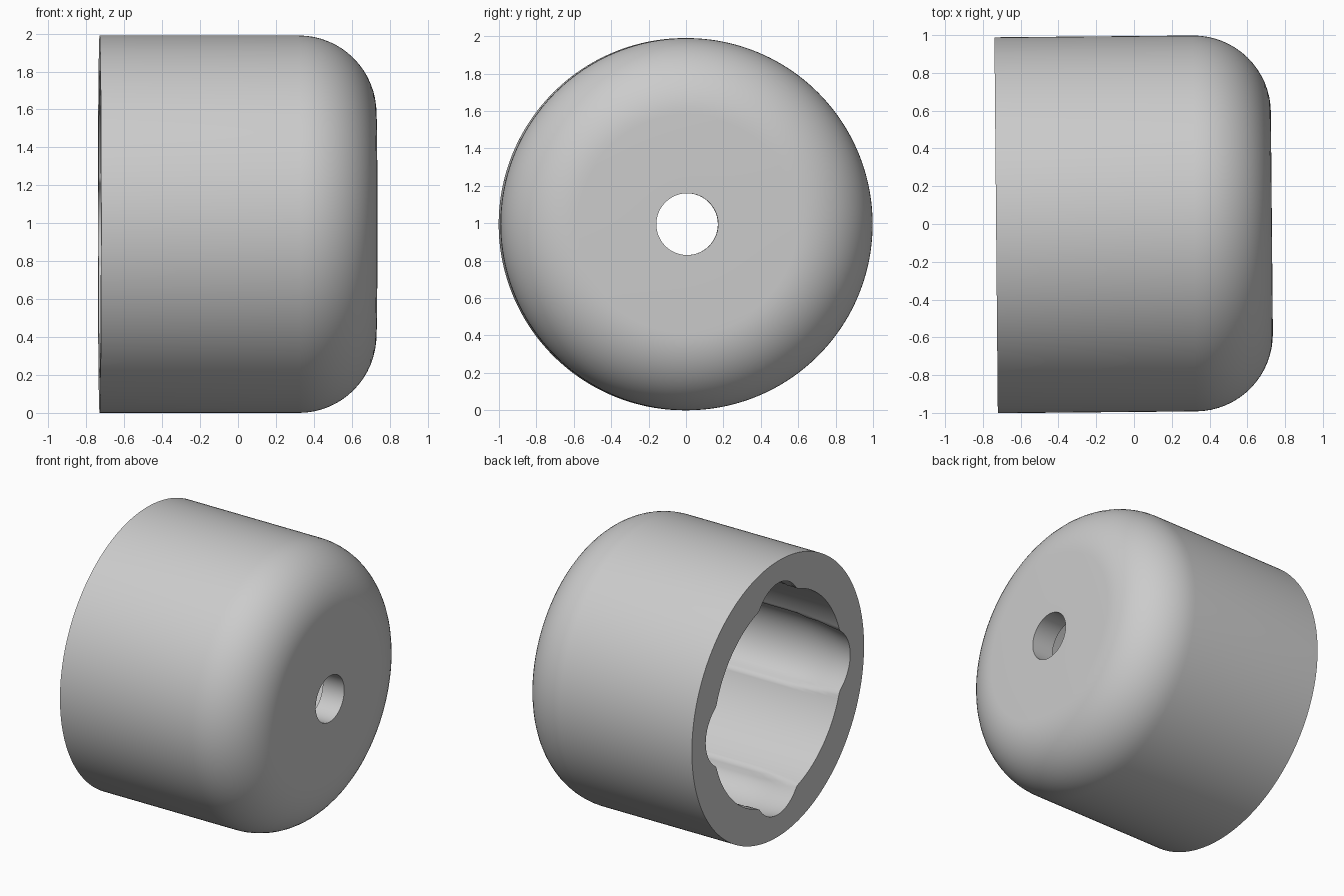
import bpy, bmesh, math
from mathutils import Matrix

cube = bpy.data.objects.get("Cube")
if cube:
    bpy.data.objects.remove(cube)

SEGMENTS = 240
RADIUS = 0.995
OPEN_X, CLOSED_X, FLOOR_X = -0.73, 0.73, 0.56
FILLET = 0.41
HOLE_RADIUS = 0.165

grey = bpy.data.materials.new("plain grey")
grey.use_nodes = True
colour = (0.6, 0.6, 0.6, 1)
grey.diffuse_color = colour
grey.node_tree.nodes["Principled BSDF"].inputs["Base Color"].default_value = colour


def plain(radius):
    return lambda angle: radius


def grooved(base, depth, half_width, power):
    """Round socket outline with four grooves; a low power gives steep sides."""
    def outline(angle):
        quarter = math.pi / 2
        offset = (angle + quarter / 2) % quarter - quarter / 2
        u = min(1, abs(offset) / math.radians(half_width))
        return base + depth * (1 - u * u) ** power
    return outline


# Sections in order: outer wall, rounded end, bolt hole, then the socket
sections = [(OPEN_X, plain(RADIUS))]
for i in range(17):
    a = i / 16 * math.pi / 2
    sections.append((CLOSED_X - FILLET * (1 - math.sin(a)),
                     plain(RADIUS - FILLET * (1 - math.cos(a)))))
sections += [(CLOSED_X, plain(HOLE_RADIUS)), (FLOOR_X, plain(HOLE_RADIUS))]
for i in range(9):
    a = i / 8 * math.pi / 2
    inset = 0.2 * (1 - math.sin(a))
    sections.append((FLOOR_X - 0.2 * (1 - math.cos(a)),
                     grooved(0.74 - inset, 0.12, 20, 0.7)))

# Socket wall: the grooves open out just behind the mouth
for i in range(13):
    t = i / 12
    swell = math.sin(min(1, (1 - t) * 2.5) * math.pi / 2)
    sections.append((0.25 + (OPEN_X - 0.25) * t,
                     grooved(0.745, 0.09 + 0.04 * swell, 17 + 3 * swell,
                             1 - 0.35 * swell)))

bm = bmesh.new()
rings = []
for x, outline in sections:
    ring = []
    for s in range(SEGMENTS):
        angle = s / SEGMENTS * math.tau
        r = outline(angle)
        ring.append(bm.verts.new((x, r * math.cos(angle), r * math.sin(angle))))
    rings.append(ring)

# Bridge every ring to the next; the last joins the first as the flat rim
for ring, following in zip(rings, rings[1:] + rings[:1]):
    for s in range(SEGMENTS):
        n = (s + 1) % SEGMENTS
        bm.faces.new((ring[s], ring[n], following[n], following[s]))
bmesh.ops.recalc_face_normals(bm, faces=bm.faces)

# Slight turn about the upright axis, standing on the ground
bm.transform(Matrix.Translation((0, 0, RADIUS)) @ Matrix.Rotation(0.009, 4, "Z"))
mesh = bpy.data.meshes.new("end_cap")
bm.to_mesh(mesh)
bm.free()
mesh.materials.append(grey)
cap = bpy.data.objects.new("end_cap", mesh)
bpy.context.collection.objects.link(cap)
bpy.context.view_layer.objects.active = cap
cap.select_set(True)
bpy.ops.object.shade_smooth_by_angle(angle=math.radians(50))
